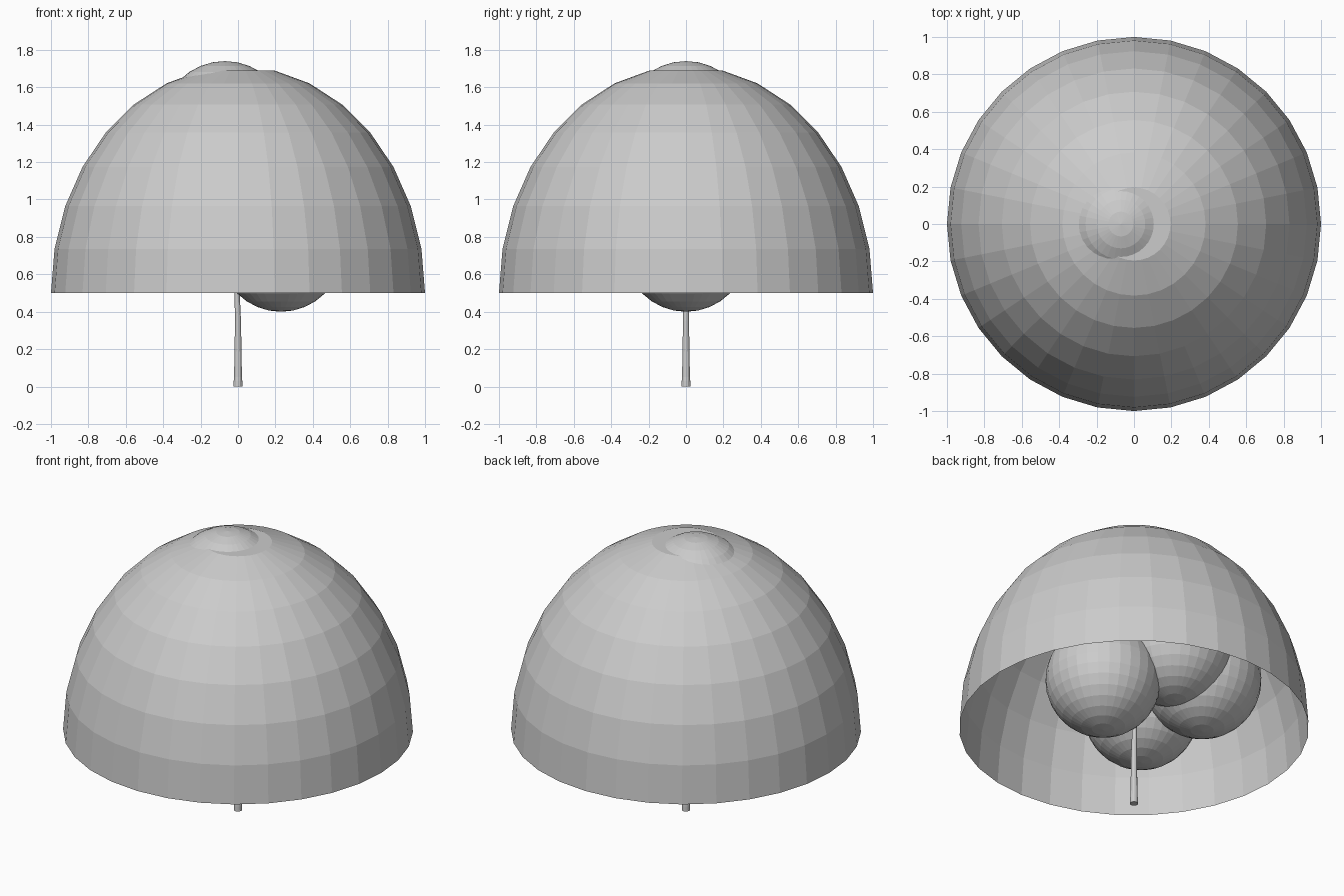
import bpy, bmesh
from math import sin, cos, pi
from mathutils import Vector

if "Cube" in bpy.data.objects:
    bpy.data.objects.remove(bpy.data.objects["Cube"])


def finish(name, bm):
    bmesh.ops.recalc_face_normals(bm, faces=bm.faces)
    mesh = bpy.data.meshes.new(name)
    bm.to_mesh(mesh)
    bm.free()
    ob = bpy.data.objects.new(name, mesh)
    bpy.context.collection.objects.link(ob)
    return ob


def loft(name, rings, sides, cap_start, cap_end):
    """Skin horizontal rings given as (centre, radius)."""
    bm = bmesh.new()
    loops = []
    for c, r in rings:
        c = Vector(c)
        loops.append([bm.verts.new(c + Vector((r * cos(2 * pi * i / sides),
                                               r * sin(2 * pi * i / sides), 0)))
                      for i in range(sides)])
    for a, b in zip(loops, loops[1:]):
        for i in range(sides):
            j = (i + 1) % sides
            bm.faces.new((a[i], a[j], b[j], b[i]))
    if cap_start:
        bm.faces.new(loops[0][::-1])
    if cap_end:
        bm.faces.new(loops[-1])
    return finish(name, bm)


def ball(name, centre, radius):
    bm = bmesh.new()
    bmesh.ops.create_uvsphere(bm, u_segments=32, v_segments=16, radius=radius)
    ob = finish(name, bm)
    ob.location = centre
    return ob


# Open-bottomed dome canopy with a small flat crown
dome = [((0, 0, 0.5 + 1.213 * sin(k * pi / 16)), cos(k * pi / 16)) for k in range(8)]
loft("dome_canopy", dome, 32, False, True)

# Slender trunk with flared foot, leaning into the top foliage ball
trunk = [((0, 0, 0), 0.024), ((0, 0, 0.03), 0.023), ((0, 0, 0.05), 0.021),
         ((0, 0, 0.35), 0.016), ((-0.005, 0, 0.5), 0.014),
         ((-0.04, 0, 0.95), 0.011), ((-0.07, 0, 1.4), 0.008)]
loft("trunk", trunk, 12, True, True)

# Foliage balls clustered under the dome, the highest poking through the crown
balls = {
    "foliage_low": ((0.23, 0, 0.73), 0.33),
    "foliage_back": ((-0.12, 0.22, 0.96), 0.33),
    "foliage_left": ((-0.39, 0.14, 0.90), 0.34),
    "foliage_front": ((-0.33, -0.33, 0.87), 0.33),
    "foliage_top": ((-0.07, 0, 1.40), 0.34),
}
for name, (centre, radius) in balls.items():
    ball(name, centre, radius)
